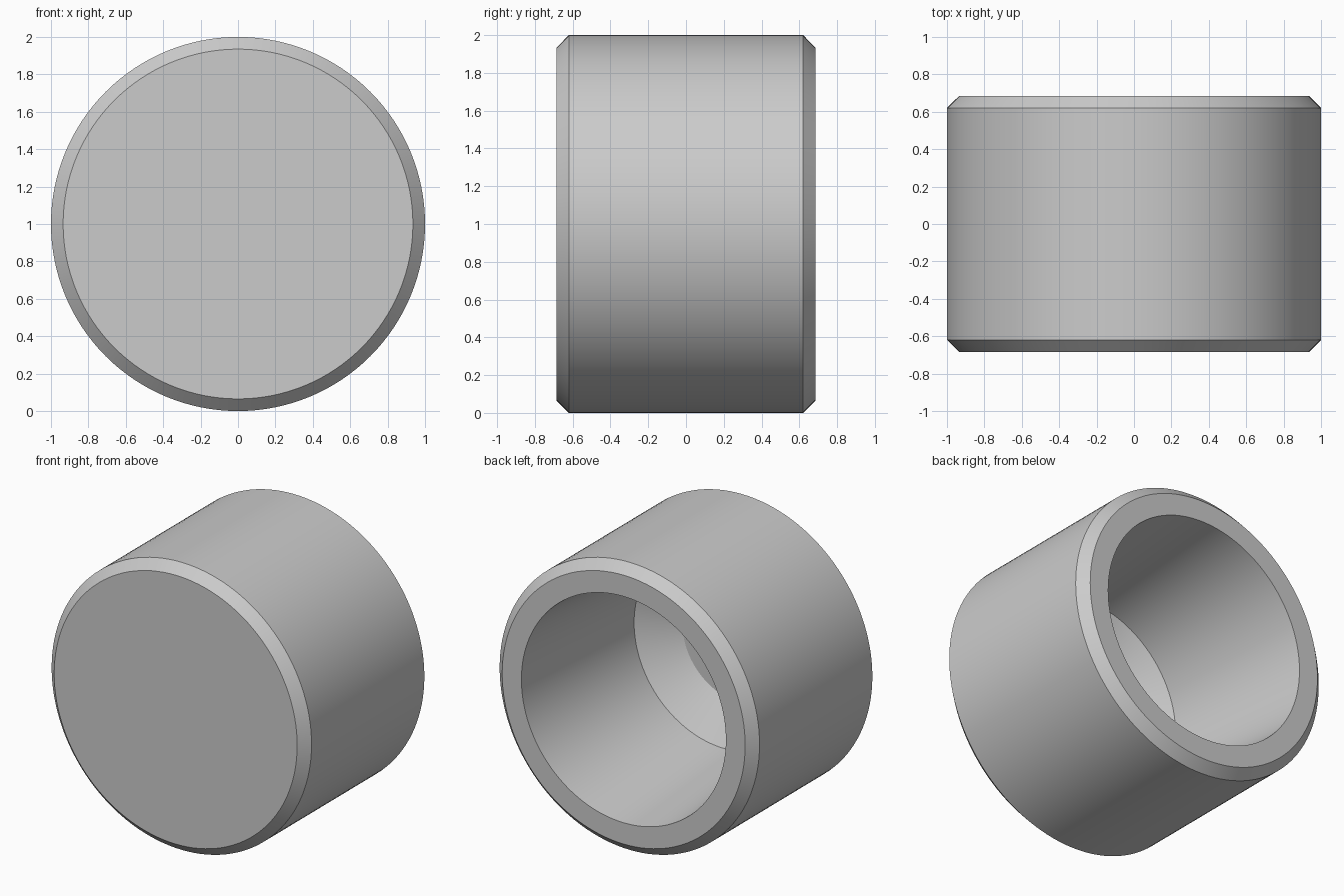
import bpy
import bmesh
import math

if "Cube" in bpy.data.objects:
    bpy.data.objects.remove(bpy.data.objects["Cube"])

SEGMENTS = 128

# Cap profile as (radius, y): closed front, chamfered rims, blind bore open at the back
PROFILE = [
    (0.935, -0.685), (1.0, -0.62),      # front chamfer
    (1.0, 0.62), (0.935, 0.685),        # outer wall and back chamfer
    (0.787, 0.685),                     # back rim
    (0.69, -0.415), (0.43, -0.575),     # bore wall and conical bottom
]

bm = bmesh.new()
rings = []
for radius, y in PROFILE:
    ring = []
    for i in range(SEGMENTS):
        a = 2 * math.pi * i / SEGMENTS
        ring.append(bm.verts.new((radius * math.cos(a), y, 1 + radius * math.sin(a))))
    rings.append(ring)

# Walls between neighbouring rings
for lower, upper in zip(rings, rings[1:]):
    for i in range(SEGMENTS):
        j = (i + 1) % SEGMENTS
        bm.faces.new((lower[i], lower[j], upper[j], upper[i]))

# Front disc and bore floor
bm.faces.new(rings[0])
bm.faces.new(rings[-1])
bmesh.ops.recalc_face_normals(bm, faces=bm.faces)

mesh = bpy.data.meshes.new("end_cap")
bm.to_mesh(mesh)
bm.free()
cap = bpy.data.objects.new("end_cap", mesh)
bpy.context.collection.objects.link(cap)

# Plain grey finish
grey = bpy.data.materials.new("plain grey")
grey.diffuse_color = (0.6, 0.6, 0.6, 1)
grey.use_nodes = True
grey.node_tree.nodes["Principled BSDF"].inputs["Base Color"].default_value = grey.diffuse_color
mesh.materials.append(grey)

# Smooth walls with sharp rims
bpy.context.view_layer.objects.active = cap
cap.select_set(True)
bpy.ops.object.shade_smooth_by_angle(angle=math.radians(20))
